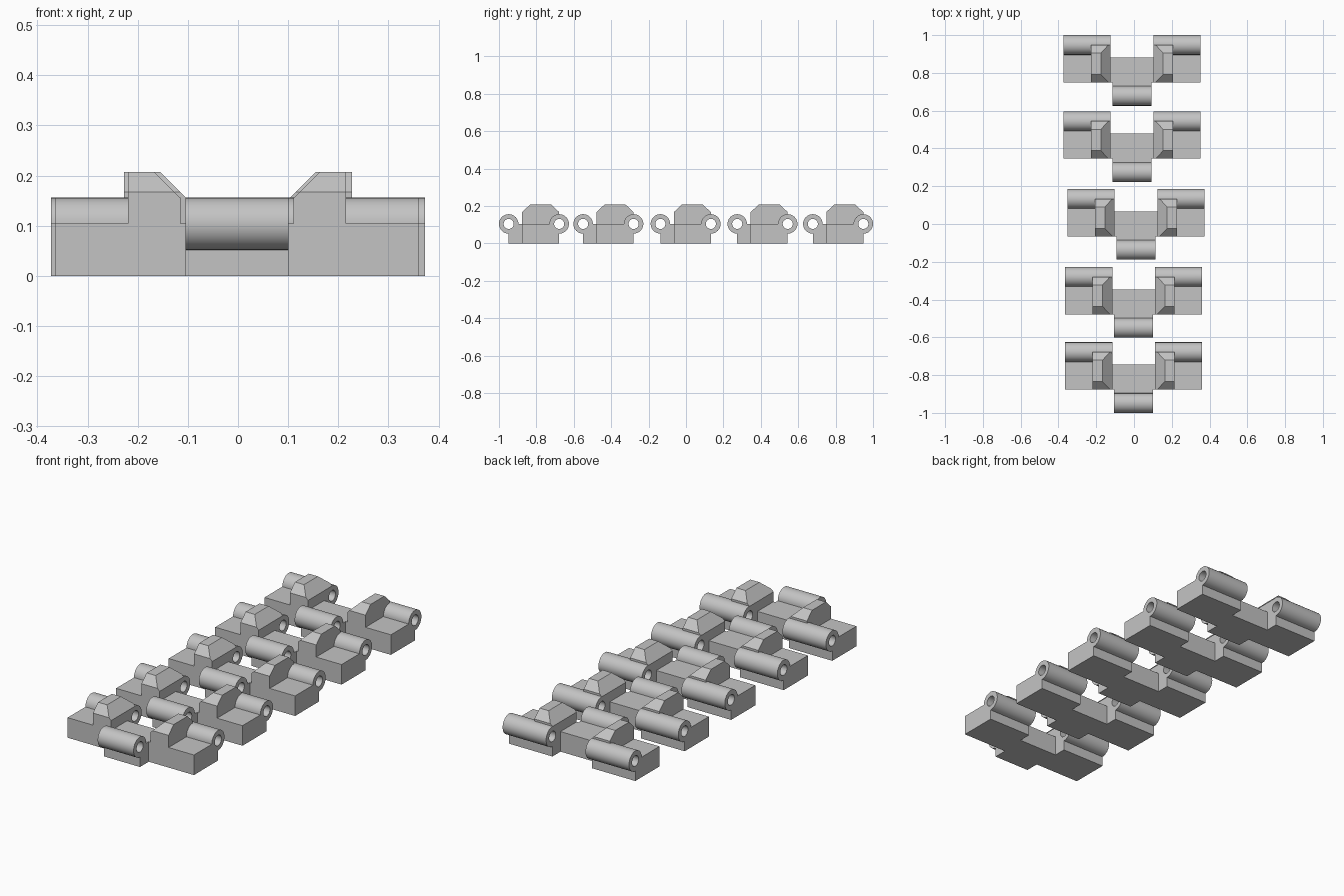
import bpy, bmesh
from mathutils import Vector, Matrix

cube = bpy.data.objects.get("Cube")
if cube:
    bpy.data.objects.remove(cube, do_unlink=True)

HALF_W = 0.3625      # half width of a link
TONGUE = 0.103       # half width of the front tongue
GAP = 0.113          # half width of the rear slot
PITCH = 0.27         # distance between the two hinge axes
AXIS_Z = 0.104       # hinge height, also top of the plate
BARREL_R, BORE_R = 0.052, 0.027
FRONT, REAR = -PITCH / 2, PITCH / 2
SHOULDER, SLOT = FRONT + 0.072, FRONT + 0.204

grey = bpy.data.materials.new("plain grey")
grey.use_nodes = True
COLOUR = (0.55, 0.55, 0.55, 1)
grey.diffuse_color = COLOUR
grey.node_tree.nodes["Principled BSDF"].inputs["Base Color"].default_value = COLOUR


def make_object(name, bm):
    bmesh.ops.recalc_face_normals(bm, faces=bm.faces)
    mesh = bpy.data.meshes.new(name)
    bm.to_mesh(mesh)
    bm.free()
    mesh.materials.append(grey)
    obj = bpy.data.objects.new(name, mesh)
    bpy.context.collection.objects.link(obj)
    return obj


def prism(points, depth):
    """Extrude a flat outline along a vector."""
    bm = bmesh.new()
    face = bm.faces.new([bm.verts.new(p) for p in points])
    ext = bmesh.ops.extrude_face_region(bm, geom=[face])
    verts = [v for v in ext["geom"] if isinstance(v, bmesh.types.BMVert)]
    bmesh.ops.translate(bm, vec=depth, verts=verts)
    return bm


def rod(name, radius, x0, x1, y):
    """Cylinder along x at hinge height."""
    bm = bmesh.new()
    place = Matrix.Translation(((x0 + x1) / 2, y, AXIS_Z)) @ Matrix.Rotation(1.5707963, 4, "Y")
    bmesh.ops.create_cone(bm, cap_ends=True, segments=40, radius1=radius,
                          radius2=radius, depth=x1 - x0, matrix=place)
    return make_object(name, bm)


# Base plate with front tongue and rear slot
right_side = [(TONGUE, FRONT), (TONGUE, SHOULDER), (HALF_W, SHOULDER),
              (HALF_W, REAR), (GAP, REAR), (GAP, SLOT)]
outline = right_side + [(-x, y) for x, y in reversed(right_side)]
link = make_object("track_link_1", prism([(x, y, 0) for x, y in outline], (0, 0, AXIS_Z)))

# Hinge barrels and guide lugs
adds = [rod("front_barrel", BARREL_R, -TONGUE, TONGUE, FRONT)]
lug_side = [(SHOULDER, 0.06), (SHOULDER, 0.167), (SHOULDER + 0.042, 0.207),
            (REAR - 0.043, 0.207), (REAR, 0.167), (REAR, 0.06)]
for s in (-1, 1):
    x0, x1 = sorted((s * GAP, s * HALF_W))
    adds.append(rod("rear_barrel", BARREL_R, x0, x1, REAR))
    bm = prism([(s * GAP, y, z) for y, z in lug_side], (s * 0.104, 0, 0))
    # Sloped inner edge of the lug
    cut = bmesh.ops.bisect_plane(bm, geom=bm.verts[:] + bm.edges[:] + bm.faces[:],
                                 plane_co=(s * GAP, 0, 0.155),
                                 plane_no=Vector((-s, 0, 1)), clear_outer=True)
    edges = [e for e in cut["geom_cut"] if isinstance(e, bmesh.types.BMEdge)]
    bmesh.ops.contextual_create(bm, geom=edges)
    adds.append(make_object("guide_lug", bm))

# Pin bores through both hinges
bores = [rod("pin_bore", BORE_R, -0.5, 0.5, y) for y in (FRONT, REAR)]

for operation, parts in (("UNION", adds), ("DIFFERENCE", bores)):
    for part in parts:
        part.hide_render = True
        mod = link.modifiers.new(part.name, "BOOLEAN")
        mod.operation, mod.solver, mod.object = operation, "EXACT", part

# Bake the finished link
deps = bpy.context.evaluated_depsgraph_get()
baked = bpy.data.meshes.new_from_object(link.evaluated_get(deps))
link.modifiers.clear()
link.data = baked
baked.materials.clear()
baked.materials.append(grey)
for poly in baked.polygons:
    poly.material_index = 0
for part in adds + bores:
    bpy.data.objects.remove(part, do_unlink=True)

bpy.ops.object.select_all(action="DESELECT")
link.select_set(True)
bpy.context.view_layer.objects.active = link
bpy.ops.object.shade_smooth_by_angle(angle=0.52)

# Row of five slightly staggered links
spots = [(-0.002, -0.813), (-0.002, -0.415), (0.0105, -0.002), (-0.0105, 0.409), (-0.0105, 0.813)]
for i, (x, y) in enumerate(spots):
    obj = link if i == 0 else link.copy()
    if i:
        obj.name = f"track_link_{i + 1}"
        bpy.context.collection.objects.link(obj)
    obj.location = (x, y, 0)
